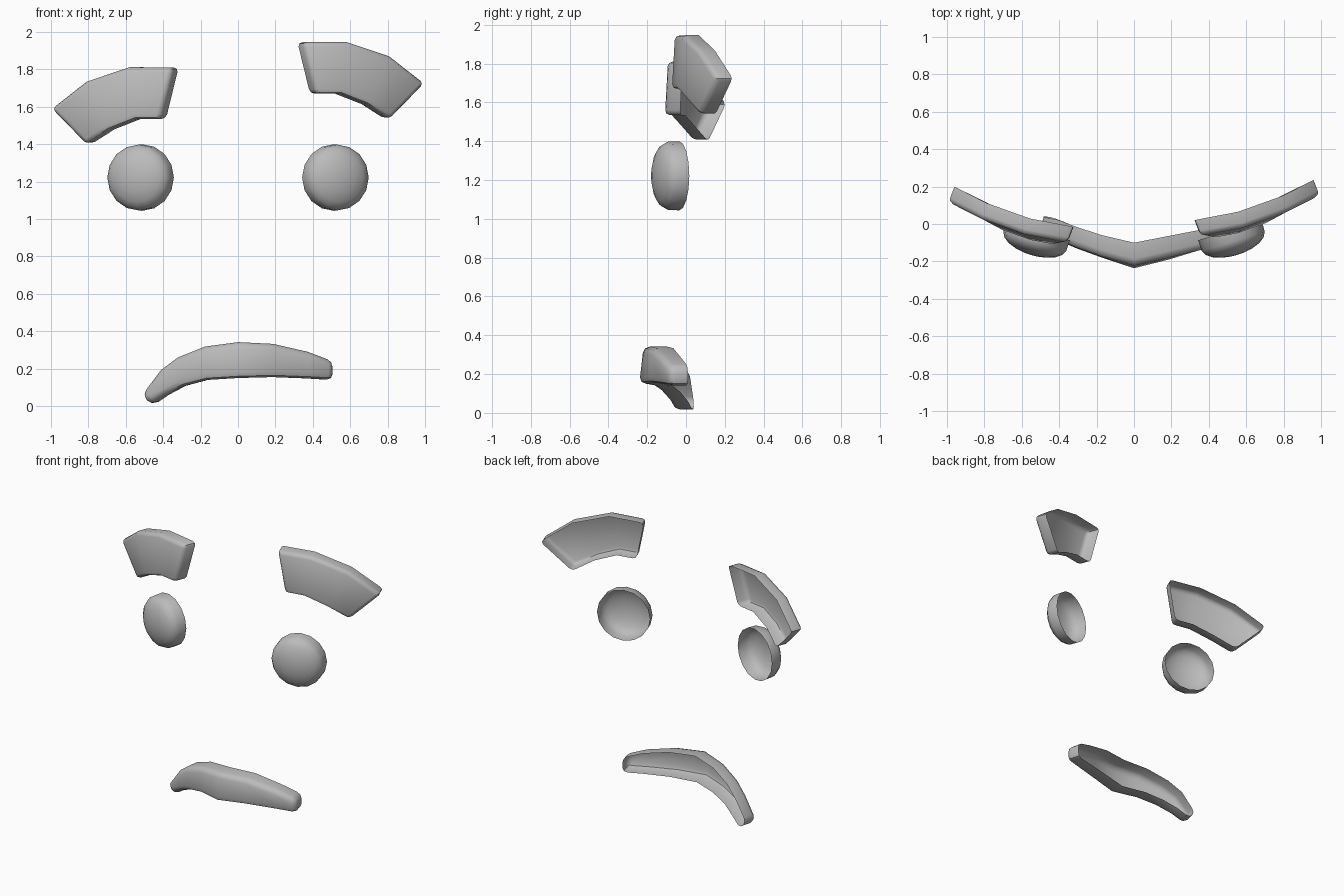
import bpy, bmesh, math
from mathutils import Vector

if "Cube" in bpy.data.objects:
    bpy.data.objects.remove(bpy.data.objects["Cube"])

grey = bpy.data.materials.new("soft grey")
grey.diffuse_color = (0.5, 0.5, 0.5, 1)
grey.use_nodes = True
grey.node_tree.nodes["Principled BSDF"].inputs["Base Color"].default_value = grey.diffuse_color


def finish(bm, name):
    """Face the open shell forwards, smooth it and link it."""
    bmesh.ops.recalc_face_normals(bm, faces=bm.faces)
    bm.normal_update()
    if sum(f.normal.y * f.calc_area() for f in bm.faces) > 0:
        bmesh.ops.reverse_faces(bm, faces=bm.faces)
    mesh = bpy.data.meshes.new(name)
    bm.to_mesh(mesh)
    bm.free()
    mesh.materials.append(grey)
    obj = bpy.data.objects.new(name, mesh)
    bpy.context.collection.objects.link(obj)
    bpy.ops.object.select_all(action='DESELECT')
    obj.select_set(True)
    bpy.context.view_layer.objects.active = obj
    bpy.ops.object.shade_smooth_by_angle(angle=math.radians(45))
    return obj


def curved_bar(name, top, bottom, push, bevel, mirror=1, shift=(0, 0, 0)):
    """Open-backed bar: back rim points pushed forward, front edges rounded."""
    bm = bmesh.new()

    def vert(p):
        q = Vector(p) + Vector(shift)
        return bm.verts.new((q.x * mirror, q.y, q.z))

    rim = [[vert(p) for p in row] for row in (top, bottom)]
    face = [[vert(Vector(p) + Vector(push(p))) for p in row] for row in (top, bottom)]
    for i in range(len(top) - 1):
        bm.faces.new((face[0][i], face[0][i + 1], face[1][i + 1], face[1][i]))
        for r in (0, 1):
            bm.faces.new((rim[r][i], rim[r][i + 1], face[r][i + 1], face[r][i]))
    for i in (0, -1):
        bm.faces.new((rim[0][i], face[0][i], face[1][i], rim[1][i]))
    bmesh.ops.recalc_face_normals(bm, faces=bm.faces)
    edges = [e for e in bm.edges
             if len(e.link_faces) == 2 and e.calc_face_angle() > math.radians(48)]
    bmesh.ops.bevel(bm, geom=edges, offset=bevel, offset_type='OFFSET',
                    segments=2, profile=0.5, affect='EDGES', clamp_overlap=True)
    return finish(bm, name)


def eye(name, side):
    """Open-backed dome turned outwards."""
    bm = bmesh.new()
    tilt = math.radians(17)
    n = Vector((math.sin(tilt), -math.cos(tilt), 0))
    t = Vector((math.cos(tilt), math.sin(tilt), 0))
    centre = Vector((0.513, -0.035, 1.222))
    sides = 16

    def point(r, d, a):
        p = centre + n * d + t * (r * math.cos(a)) + Vector((0, 0, r * math.sin(a)))
        return bm.verts.new((p.x * side, p.y, p.z))

    rings = [[point(r, d, 2 * math.pi * k / sides) for k in range(sides)]
             for r, d in ((0.178, 0), (0.176, 0.06), (0.161, 0.088),
                          (0.132, 0.109), (0.085, 0.126), (0.04, 0.134))]
    for a, b in zip(rings, rings[1:]):
        for k in range(sides):
            j = (k + 1) % sides
            bm.faces.new((a[k], a[j], b[j], b[k]))
    pole = point(0, 0.136, 0)
    for k in range(sides):
        bm.faces.new((rings[-1][k], rings[-1][(k + 1) % sides], pole))
    return finish(bm, name)


# Eyes
eye("right_eye", 1)
eye("left_eye", -1)

# Eyebrows, the left one lower and slightly further forward
brow_top = [(0.318, 0.02, 1.945), (0.555, 0.065, 1.947), (0.785, 0.147, 1.87), (0.97, 0.24, 1.725)]
brow_bottom = [(0.385, 0.005, 1.67), (0.52, 0.03, 1.67), (0.66, 0.08, 1.615), (0.785, 0.15, 1.535)]
for name, side, shift in (("right_eyebrow", 1, (0, 0, 0)),
                          ("left_eyebrow", -1, (0, -0.036, -0.135))):
    curved_bar(name, brow_top, brow_bottom, lambda p: (0.032, -0.082, 0), 0.025, side, shift)

# Mouth, lopsided arc
mouth_top = [(-0.495, 0.04, 0.06), (-0.40, 0.02, 0.19), (-0.31, -0.015, 0.26), (-0.17, -0.06, 0.318),
             (0, -0.10, 0.342), (0.18, -0.065, 0.333), (0.36, -0.03, 0.29), (0.49, 0.01, 0.24)]
mouth_bottom = [(-0.45, 0.04, 0.005), (-0.37, 0.01, 0.06), (-0.28, -0.03, 0.108), (-0.16, -0.07, 0.14),
                (0, -0.12, 0.15), (0.18, -0.08, 0.155), (0.36, -0.03, 0.148), (0.49, 0.01, 0.14)]
curved_bar("mouth", mouth_top, mouth_bottom,
           lambda p: (p[0] * 0.05, -0.12 + 0.05 * abs(p[0]), 0), 0.033)
